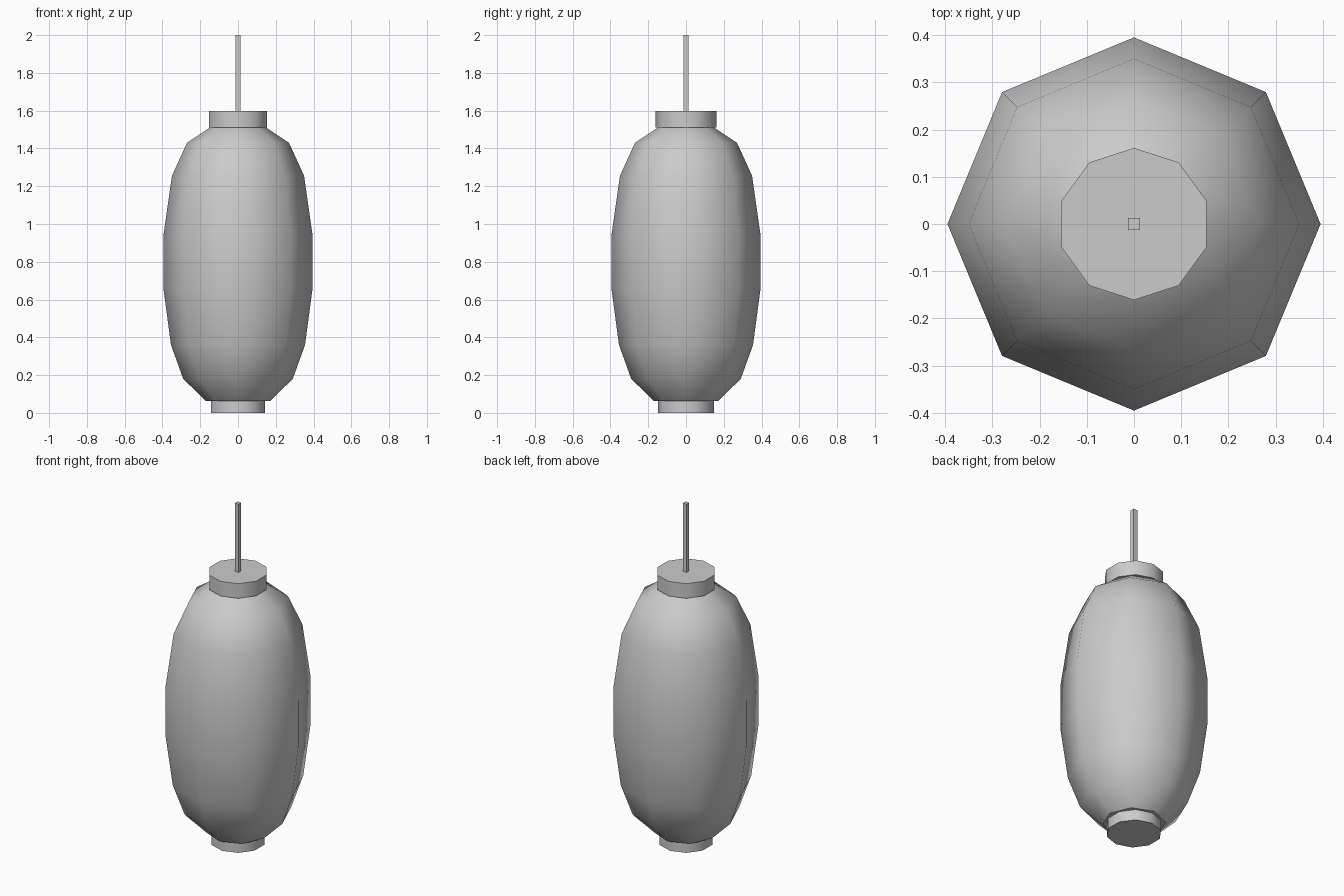
import bpy, bmesh
from math import cos, sin, pi

if "Cube" in bpy.data.objects:
    bpy.data.objects.remove(bpy.data.objects["Cube"])


def lathe(name, profile, sides, start=0.0, smooth=True):
    """Closed turned solid from (radius, height) pairs, listed bottom to top."""
    bm = bmesh.new()
    rings = []
    for r, z in profile:
        angles = [start + 2 * pi * i / sides for i in range(sides)]
        rings.append([bm.verts.new((r * cos(a), r * sin(a), z)) for a in angles])
    for low, high in zip(rings, rings[1:]):
        for i in range(sides):
            j = (i + 1) % sides
            face = bm.faces.new((low[i], low[j], high[j], high[i]))
            face.smooth = smooth
    # Flat end faces
    bm.faces.new(rings[0][::-1])
    bm.faces.new(rings[-1])
    mesh = bpy.data.meshes.new(name)
    bm.to_mesh(mesh)
    bm.free()
    obj = bpy.data.objects.new(name, mesh)
    bpy.context.collection.objects.link(obj)
    return obj


# Eight-sided paper shade
lathe("lantern_shade", [(0.17, 0.063), (0.29, 0.18), (0.355, 0.36), (0.395, 0.66),
                        (0.395, 0.94), (0.35, 1.255), (0.27, 1.43), (0.15, 1.51)], 8)

# Ten-sided collars at bottom and top
lathe("bottom_collar", [(0.149, 0.0), (0.149, 0.065)], 10, pi / 2)
lathe("top_collar", [(0.161, 1.51), (0.161, 1.597)], 10, pi / 2)

# Square hanging rod
lathe("hanging_rod", [(0.0175, 1.59), (0.0175, 2.0)], 4, pi / 4, smooth=False)
